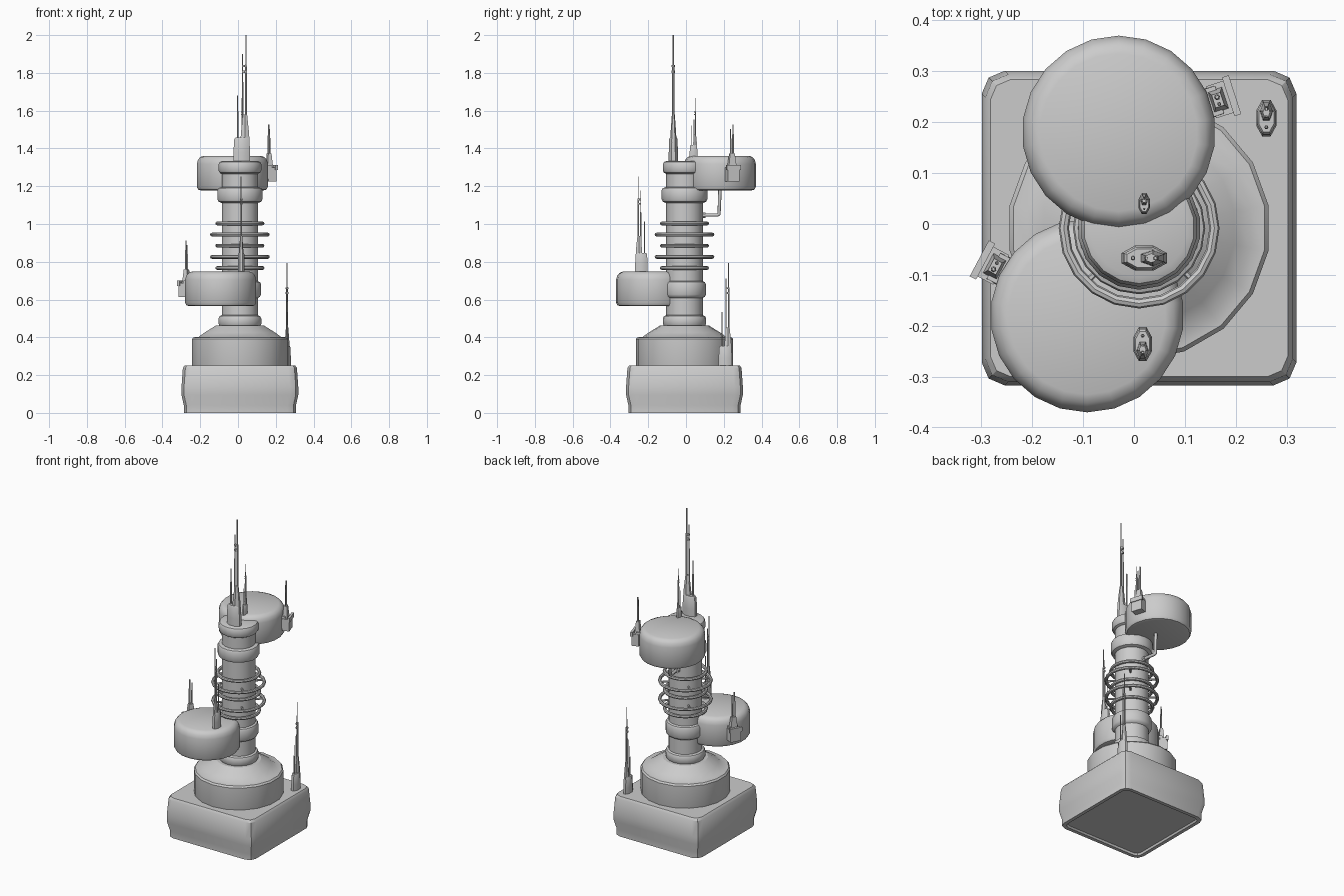
import bpy, bmesh, math
from mathutils import Vector, Matrix

if "Cube" in bpy.data.objects:
    bpy.data.objects.remove(bpy.data.objects["Cube"])

grey = bpy.data.materials.new("light_grey")
grey.use_nodes = True
GREY = (0.6, 0.6, 0.6, 1)
grey.diffuse_color = GREY
grey.node_tree.nodes["Principled BSDF"].inputs["Base Color"].default_value = GREY


def loft(name, rings, matrix=Matrix()):
    """Skin a stack of equal-length rings and cap both ends."""
    bm = bmesh.new()
    loops = [[bm.verts.new(matrix @ Vector(p)) for p in ring] for ring in rings]
    for a, b in zip(loops, loops[1:]):
        for i in range(len(a)):
            j = (i + 1) % len(a)
            bm.faces.new((a[i], a[j], b[j], b[i]))
    bm.faces.new(loops[0][::-1])
    bm.faces.new(loops[-1])
    bmesh.ops.recalc_face_normals(bm, faces=bm.faces)
    return finish(name, bm)


def finish(name, bm):
    mesh = bpy.data.meshes.new(name)
    bm.to_mesh(mesh)
    bm.free()
    obj = bpy.data.objects.new(name, mesh)
    bpy.context.collection.objects.link(obj)
    mesh.materials.append(grey)
    bpy.ops.object.select_all(action="DESELECT")
    obj.select_set(True)
    bpy.context.view_layer.objects.active = obj
    bpy.ops.object.shade_smooth_by_angle(angle=math.radians(32))
    return obj


def circle(r, z, n, sx=1, sy=1):
    return [(r * sx * math.cos(math.tau * (i + .5) / n),
             r * sy * math.sin(math.tau * (i + .5) / n), z) for i in range(n)]


def lathe(name, profile, n, matrix=Matrix(), sx=1, sy=1):
    return loft(name, [circle(r, z, n, sx, sy) for r, z in profile], matrix)


def rounded_square(h, c, z):
    pts = []
    for k in range(4):
        turn = Matrix.Rotation(k * math.pi / 2, 3, "Z")
        for x, y in ((h, h - c), (h - c * .3, h - c * .3), (h - c, h)):
            pts.append(turn @ Vector((x, y, z)))
    return pts


def torus(name, major, minor, z, n=20, m=8):
    bm = bmesh.new()
    loops = []
    for i in range(n):
        a = math.tau * i / n
        loop = []
        for k in range(m):
            b = math.tau * k / m
            r = major + minor * math.cos(b)
            loop.append(bm.verts.new(AXIS @ Vector(
                (r * math.cos(a), r * math.sin(a), z + minor * math.sin(b)))))
        loops.append(loop)
    for i in range(n):
        a, b = loops[i], loops[(i + 1) % n]
        for k in range(m):
            bm.faces.new((a[k], b[k], b[(k + 1) % m], a[(k + 1) % m]))
    bmesh.ops.recalc_face_normals(bm, faces=bm.faces)
    return finish(name, bm)


AXIS = Matrix.Translation((0.01, -0.008, 0))

# Square base with a waisted foot and a recessed underside
loft("base", [rounded_square(h, c, z) for h, c, z in (
    (.27, .03, .012), (.275, .03, 0), (.297, .045, 0), (.297, .045, .04),
    (.309, .045, .095), (.309, .045, .14), (.302, .045, .238), (.292, .04, .252))], AXIS)

# Drum and sloping shoulder
lathe("drum", [(.255, .24), (.258, .25), (.258, .39), (.25, .4), (.222, .402),
               (.19, .425), (.13, .462)], 18, AXIS)

# Column with collars
lathe("column", [(.097, .45), (.097, 1.3)], 18, AXIS)
for name, r, low, high in (("foot_collar", .115, .46, .512), ("lower_collar", .114, .615, .692),
                           ("upper_collar", .121, 1.118, 1.19), ("top_collar", .115, 1.272, 1.328)):
    lathe(name, [(.095, low - .008), (r - .006, low), (r, low + .012), (r, high - .012),
                 (r - .006, high), (.095, high + .006)], 18, AXIS)

# Coil rings around the column
for i in range(5):
    outer = .158 if i % 2 else .13
    torus(f"coil_ring_{i + 1}", outer - .01, .01, 1.003 - i * .059)
# Stubs holding the wide rings
for z in (.944, .826):
    for k in range(4):
        turn = AXIS @ Matrix.Translation((0, 0, z)) @ Matrix.Rotation(
            k * math.pi / 2 + .8, 4, "Z") @ Matrix.Rotation(math.pi / 2, 4, "Y")
        lathe("ring_stub", [(.006, .09), (.006, .148)], 6, turn)


def rod(name, u, low, high, r, frame):
    mid = low + (high - low) * .65
    lathe(name, [(r, low), (r, mid), (r * .6, mid + .01), (r * .6, high)], 6,
          frame @ Matrix.Translation((u, 0, 0)))


def antenna(name, x, y, z, s, angle):
    """Tapered housing with a tall, a middle and a short rod."""
    f = (Matrix.Translation((x, y, z)) @ Matrix.Rotation(math.radians(angle), 4, "Z")
         @ Matrix.Scale(s, 4))
    lathe(name + "_housing", [(.048, -.01), (.048, .05), (.043, .12), (.036, .128)],
          8, f, sy=.55)
    lathe(name + "_riser", [(.028, .1), (.025, .15), (.013, .25)], 6,
          f @ Matrix.Translation((.017, 0, 0)), sy=.6)
    rod(name + "_tall_rod", .022, .2, .67, .006, f)
    rod(name + "_middle_rod", .005, .12, .57, .005, f)
    rod(name + "_short_rod", -.022, .1, .35, .005, f)
    for h in (.47, .5):
        lathe(name + "_clip", [(.009, h), (.009, h + .012)], 6,
              f @ Matrix.Translation((.014, 0, 0)), sx=1.5)


antenna("top_antenna", .02, -.067, 1.33, 1, 0)
antenna("base_antenna", .26, .208, .25, .81, 90)
antenna("lower_pod_antenna", .017, -.236, .75, .75, -90)
antenna("upper_pod_antenna", .02, .04, 1.36, .46, 90)


def pod(name, x, y, z, side_angle):
    """Round pod with a bracket and small aerial on its rim."""
    place = Matrix.Translation((x, y, z))
    lathe(name, [(.168, 0), (.182, .004), (.19, .018), (.19, .14),
                 (.184, .162), (.172, .176), (.155, .183)], 22, place)
    f = place @ Matrix.Rotation(math.radians(side_angle), 4, "Z") @ Matrix.Translation((.213, 0, 0))

    def block(part, half_x, half_y, low, high, taper, dx=0):
        loft(name + part, [[(dx + sx * half_x * t, sy * half_y * t, h)
                            for sx, sy in ((1, 1), (-1, 1), (-1, -1), (1, -1))]
                           for h, t in ((low, 1), (high, taper))], f)
    block("_bracket", .022, .033, .048, .122, 1)
    block("_bracket_lip", .007, .04, .108, .135, 1, .02)
    block("_bracket_back", .014, .03, .06, .135, .95, -.018)
    block("_aerial_foot", .015, .022, .12, .195, .6, -.008)
    side = f @ Matrix.Translation((-.008, 0, 0)) @ Matrix.Rotation(math.pi / 2, 4, "Z")
    rod(name + "_aerial_tall", .006, .18, .348, .006, side)
    rod(name + "_aerial_short", -.008, .18, .325, .004, side)


pod("upper_pod", -.03, .18, 1.178, 18)
pod("lower_pod", -.092, -.18, .565, 152)

# Bent pipe from the column to the upper pod
path = ((.005, .07), (-.01, .165), (-.012, .175), (-.012, .18))
heights = (1.047, 1.047, 1.052, 1.19)
curve = bpy.data.curves.new("pod_pipe", "CURVE")
curve.dimensions = "3D"
curve.bevel_depth = .01
curve.bevel_resolution = 1
curve.use_fill_caps = True
spline = curve.splines.new("POLY")
spline.points.add(len(path) - 1)
for point, (x, y), z in zip(spline.points, path, heights):
    point.co = (x, y, z, 1)
pipe = bpy.data.objects.new("pod_pipe", curve)
curve.materials.append(grey)
bpy.context.collection.objects.link(pipe)
lathe("pipe_flange", [(.016, .085), (.016, .11)], 8,
      AXIS @ Matrix.Translation((0, 0, 1.047)) @ Matrix.Rotation(math.radians(97), 4, "Z")
      @ Matrix.Rotation(math.pi / 2, 4, "Y"))
